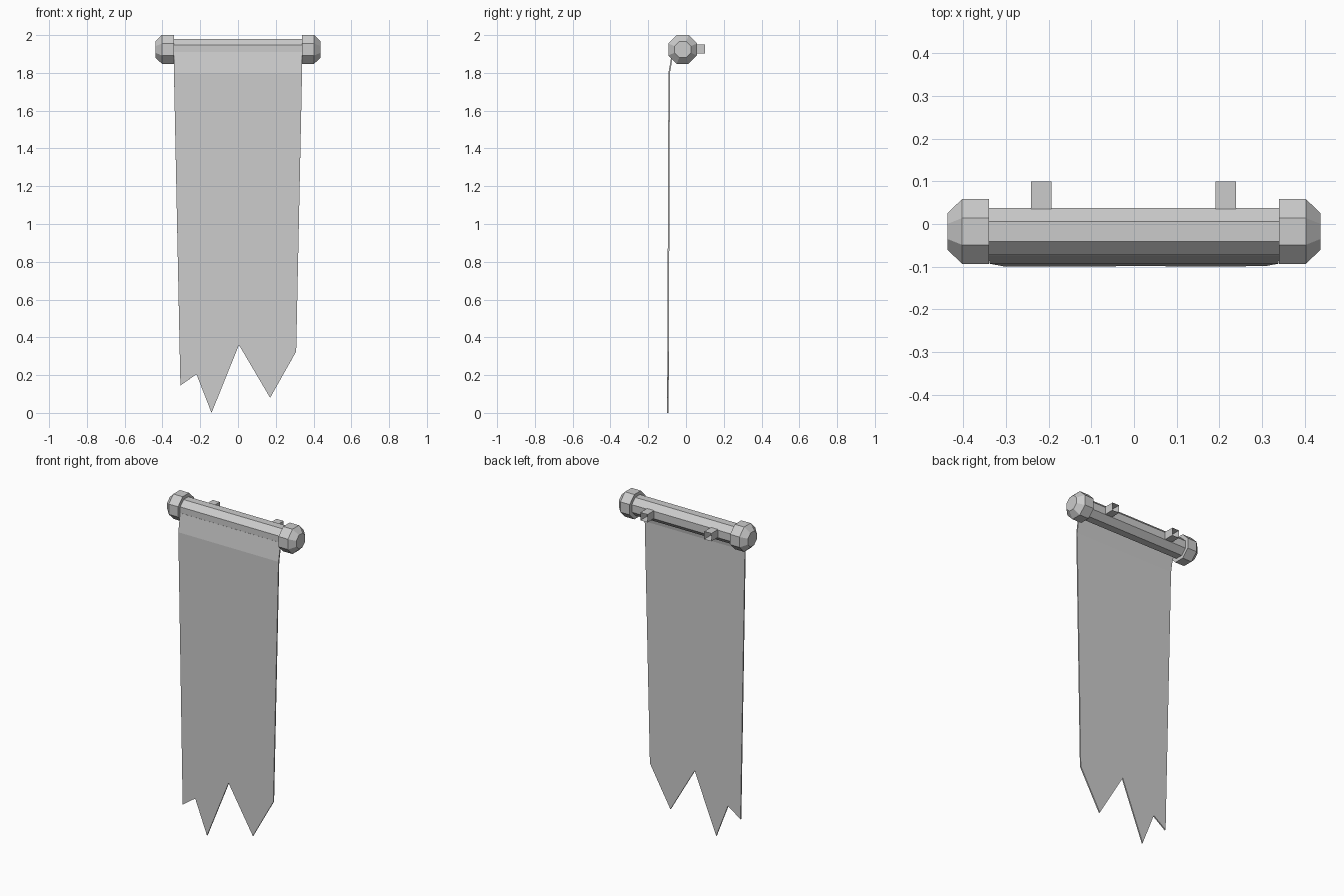
import bpy
from math import cos, sin, pi

if "Cube" in bpy.data.objects:
    bpy.data.objects.remove(bpy.data.objects["Cube"])

AXIS_Y, AXIS_Z = -0.0175, 1.924


def make(name, verts, faces):
    me = bpy.data.meshes.new(name)
    me.from_pydata(verts, [], faces)
    me.update()
    ob = bpy.data.objects.new(name, me)
    bpy.context.collection.objects.link(ob)
    return ob


def octagon_lathe(name, stations):
    """Flat-topped octagonal sections along x; stations are (x, half height)."""
    verts, faces = [], []
    for x, flat in stations:
        r = flat / cos(pi / 8)
        for i in range(8):
            a = pi / 8 + i * pi / 4
            verts.append((x, AXIS_Y + r * cos(a), AXIS_Z + r * sin(a)))
    for s in range(len(stations) - 1):
        for i in range(8):
            j = (i + 1) % 8
            faces.append((s * 8 + i, s * 8 + 8 + i, s * 8 + 8 + j, s * 8 + j))
    last = (len(stations) - 1) * 8
    faces.append(tuple(range(8)))
    faces.append(tuple(reversed(range(last, last + 8))))
    # stations ascending in x need flipped winding to face outward
    return make(name, verts, [f[::-1] for f in faces])


# Hanging rod
octagon_lathe("rod", [(-0.34, 0.0555), (0.34, 0.0555)])

# Chamfered end knobs
octagon_lathe("right_knob", [(0.34, 0.076), (0.403, 0.076), (0.437, 0.043)])
octagon_lathe("left_knob", [(-0.437, 0.043), (-0.403, 0.076), (-0.34, 0.076)])

# Wall brackets: square tubes, open at the wall end
for side, x in (("left", -0.2175), ("right", 0.215)):
    h = 0.024
    verts = [(x + sx * h, y, 1.926 + sz * h)
             for y in (0.03, 0.1)
             for sx, sz in ((-1, -1), (1, -1), (1, 1), (-1, 1))]
    faces = [(i, (i + 1) % 4, (i + 1) % 4 + 4, i + 4) for i in range(4)]
    make(side + "_bracket", verts, faces)

# Cloth: short sloped strip off the rod, then a long panel with a torn hem
hem = [(-0.305, 0.145), (-0.22, 0.205), (-0.14, 0.0), (0.005, 0.36),
       (0.17, 0.08), (0.308, 0.325)]
verts = [(-0.34, -0.074, 1.91), (0.34, -0.074, 1.91),
         (0.339, -0.093, 1.80), (-0.339, -0.093, 1.80)]
verts += [(x, -0.093 - 0.007 * (1.8 - z) / 1.8, z) for x, z in hem]
cloth = make("banner_cloth", verts, [(3, 2, 1, 0), (3, 4, 5, 6, 7, 8, 9, 2)])
solid = cloth.modifiers.new("thickness", 'SOLIDIFY')
solid.thickness = 0.008
solid.offset = -1
